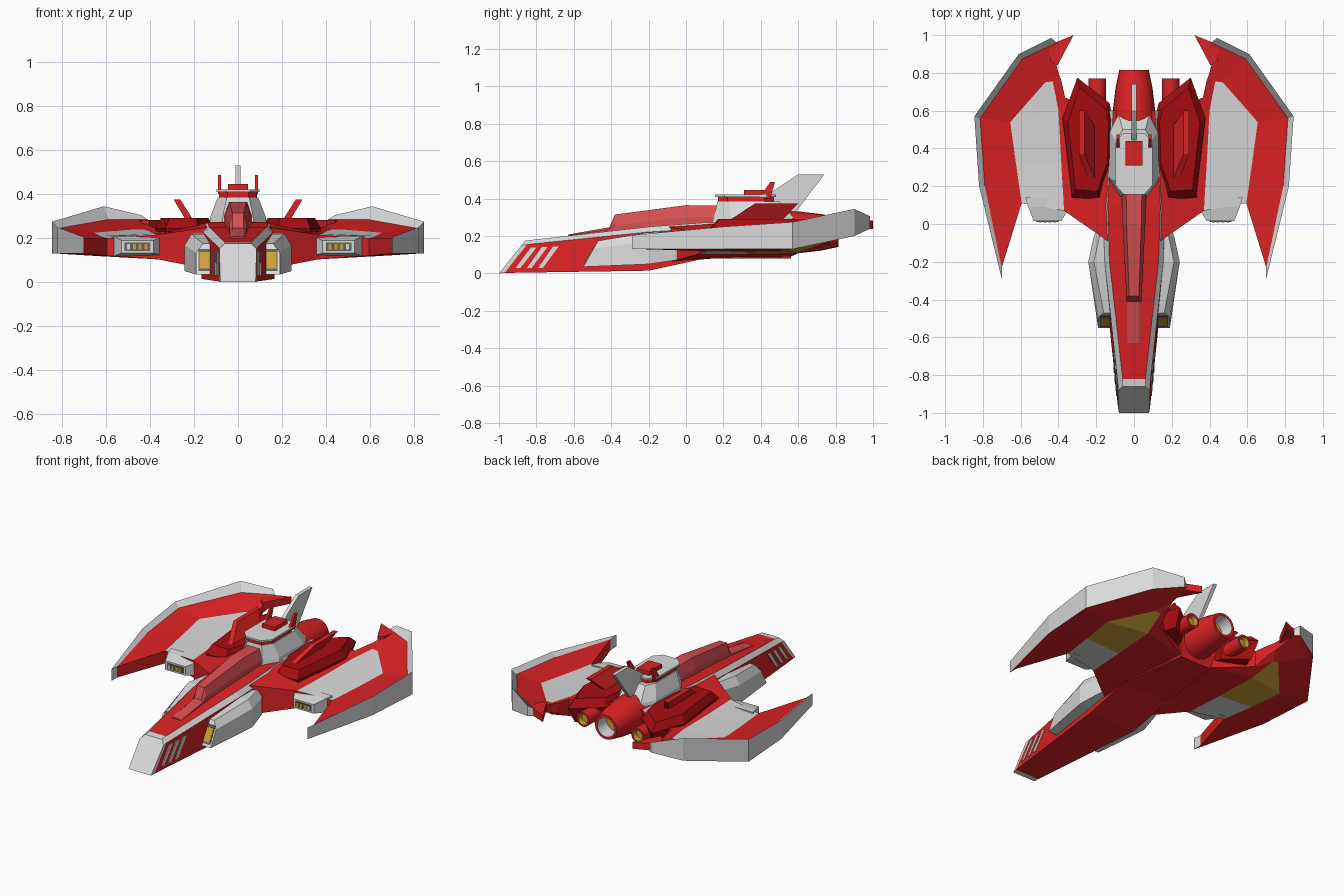
import bpy, bmesh, math

if "Cube" in bpy.data.objects:
    bpy.data.objects.remove(bpy.data.objects["Cube"])

def material(name, *rgb):
    m = bpy.data.materials.new(name)
    m.diffuse_color = (*rgb, 1)
    m.use_nodes = True
    m.node_tree.nodes["Principled BSDF"].inputs["Base Color"].default_value = m.diffuse_color
    return m

RED = material("hull red", 0.72, 0.016, 0.018)
DARK_RED = material("dark red", 0.38, 0.004, 0.005)
GREY = material("light grey", 0.70, 0.70, 0.70)
CANOPY = material("canopy red", 0.68, 0.08, 0.08)
YELLOW = material("amber", 0.60, 0.36, 0.04)
DARK = material("dark grey", 0.12, 0.12, 0.12)

def finish(name, bm, mats, mirror=False, smooth=False):
    """Turn a bmesh into an object, optionally mirrored across x = 0."""
    bmesh.ops.recalc_face_normals(bm, faces=bm.faces)
    me = bpy.data.meshes.new(name)
    bm.to_mesh(me)
    bm.free()
    for m in mats:
        me.materials.append(m)
    ob = bpy.data.objects.new(name, me)
    bpy.context.collection.objects.link(ob)
    if mirror:
        mod = ob.modifiers.new("mirror", 'MIRROR')
        mod.use_mirror_merge = False
    if smooth:
        bpy.context.view_layer.objects.active = ob
        ob.select_set(True)
        bpy.ops.object.shade_smooth_by_angle(angle=math.radians(35))
        ob.select_set(False)
    return ob

def loft(name, rings, mats, rule=None, caps=(0, 0), **kw):
    """Skin closed rings of 3D points; rule(segment, side) picks the colour."""
    bm = bmesh.new()
    vs = [[bm.verts.new(p) for p in r] for r in rings]
    n = len(rings[0])
    for i in range(len(vs) - 1):
        for j in range(n):
            k = (j + 1) % n
            f = bm.faces.new((vs[i][j], vs[i][k], vs[i + 1][k], vs[i + 1][j]))
            f.material_index = rule(i, j) if rule else 0
    for r, c in zip((vs[0], vs[-1]), caps):
        bm.faces.new(r).material_index = c
    return finish(name, bm, mats, **kw)

def prism_x(name, yz, x0, x1, mat, **kw):
    return loft(name, [[(x, y, z) for y, z in yz] for x in (x0, x1)], [mat], **kw)

def prism_z(name, levels, mat, **kw):
    """levels: list of (z, outline of x,y points)."""
    return loft(name, [[(x, y, z) for x, y in o] for z, o in levels], [mat], **kw)

def box(name, x0, x1, y0, y1, z0, z1, mat, **kw):
    return prism_x(name, [(y0, z0), (y1, z0), (y1, z1), (y0, z1)], x0, x1, mat, **kw)

def both(half):
    """Close a right-hand half section into a symmetric ring."""
    return half + [(-x, y, z) for x, y, z in reversed(half)]

# Main hull: bottom corner, shoulder, deck edge at each station
hull = [
    [(0.080, -1.00, 0.000), (0.085, -0.88, 0.150), (0.060, -0.86, 0.175)],
    [(0.085, -0.97, 0.003), (0.085, -0.85, 0.155), (0.060, -0.82, 0.180)],
    [(0.165, -0.20, 0.015), (0.155, -0.20, 0.222), (0.130, -0.20, 0.250)],
    [(0.170, 0.10, 0.080), (0.165, 0.10, 0.240), (0.140, 0.10, 0.272)],
    [(0.110, 0.56, 0.080), (0.150, 0.60, 0.240), (0.110, 0.60, 0.280)],
]
loft("hull", [both(h) for h in hull], [RED, GREY],
     rule=lambda i, j: 1 if i == 0 or j in (1, 3) else 0, caps=(1, 0))

# Nose side vents, laid on the sloping hull side
def side_point(y, z, out):
    u, v = (y + 0.97) / 0.77, (y + 0.85) / 0.65
    xb, zb, xt, zt = 0.085 + 0.08 * u, 0.003 + 0.012 * u, 0.085 + 0.07 * v, 0.155 + 0.067 * v
    return (xb + (xt - xb) * (z - zb) / (zt - zb) + out, y, z)

for k in range(3):
    s = k * 0.06
    quad = [(-0.91 + s, 0.03), (-0.885 + s, 0.03), (-0.80 + s, 0.138 + s * 0.06), (-0.83 + s, 0.138 + s * 0.06)]
    loft(f"nose_vent_{k + 1}", [[side_point(y, z, o) for y, z in quad] for o in (-0.003, 0.005)],
         [GREY], mirror=True)

# Canopy spine: y, half width, shoulder height, top height
canopy = [(-0.63, 0.035, 0.203, 0.208), (-0.41, 0.038, 0.235, 0.247), (-0.38, 0.040, 0.260, 0.315),
          (0.00, 0.060, 0.300, 0.365), (0.20, 0.065, 0.300, 0.362)]
loft("canopy", [both([(w, y, 0.17), (w, y, zm), (w * 0.65, y, zt)]) for y, w, zm, zt in canopy], [CANOPY])

# Cheek pods with amber intakes
pod = [(-0.55, -0.47, 0.10, 0.190, 0.035, 0.175), (-0.20, -0.20, 0.13, 0.242, 0.050, 0.220),
       (-0.06, -0.06, 0.13, 0.212, 0.070, 0.222), (0.02, 0.02, 0.13, 0.170, 0.085, 0.222)]
loft("cheek_pod", [[(a, yb, zb), (b, yb, zb), (b, yb + (yt - yb) * 0.7, zb + (zt - zb) * 0.7),
                    (b - 0.03, yt, zt), (a, yt, zt)] for yb, yt, a, b, zb, zt in pod], [GREY], mirror=True)

def on_pod(z, out):
    return (-0.55 + (z - 0.035) * 0.57 - out, z)

for name, x0, x1, z0, z1, t, m in (("pod_intake_frame", 0.125, 0.180, 0.050, 0.150, 0.003, DARK),
                                   ("pod_intake", 0.130, 0.175, 0.062, 0.138, 0.006, YELLOW)):
    prism_x(name, [on_pod(z0, t), on_pod(z1, t), on_pod(z1, -0.003), on_pod(z0, -0.003)], x0, x1, m, mirror=True)

# Wing: columns rim, rim lip, panel outer edge, panel inner edge, root; (x, y, top z, bottom z)
wing = [
    [(0.70, -0.29, 0.205, 0.130), (0.70, -0.23, 0.200, 0.130), (0.595, 0.11, 0.200, 0.120),
     (0.37, 0.07, 0.215, 0.105), (0.14, -0.09, 0.250, 0.060)],
    [(0.82, 0.20, 0.250, 0.130), (0.79, 0.20, 0.225, 0.128), (0.625, 0.32, 0.210, 0.118),
     (0.385, 0.32, 0.220, 0.105), (0.14, 0.20, 0.270, 0.085)],
    [(0.845, 0.57, 0.275, 0.130), (0.815, 0.56, 0.245, 0.130), (0.655, 0.54, 0.225, 0.122),
     (0.40, 0.60, 0.230, 0.110), (0.12, 0.56, 0.270, 0.090)],
    [(0.61, 0.90, 0.345, 0.200), (0.59, 0.875, 0.285, 0.195), (0.47, 0.75, 0.240, 0.170),
     (0.43, 0.755, 0.240, 0.165), (0.365, 0.67, 0.245, 0.140)],
    [(0.44, 0.985, 0.305, 0.240), (0.41, 0.96, 0.285, 0.238), (0.41, 0.84, 0.262, 0.215),
     (0.40, 0.80, 0.255, 0.200), (0.385, 0.76, 0.250, 0.185)],
]
bm = bmesh.new()
top = [[bm.verts.new((x, y, a)) for x, y, a, b in row] for row in wing]
low = [[bm.verts.new((x, y, b)) for x, y, a, b in row] for row in wing]
for i in range(4):
    for j in range(4):
        panel = j == 2 and i < 3
        for g, colour in ((top, 1 if j == 0 or panel else 0),
                          (low, (1 if i == 0 else 2) if panel else 0)):
            f = bm.faces.new((g[i][j], g[i + 1][j], g[i + 1][j + 1], g[i][j + 1]))
            f.material_index = colour
edge = [(i, 0) for i in range(4)] + [(4, j) for j in range(4)] + \
       [(i, 4) for i in range(4, 0, -1)] + [(0, j) for j in range(4, 0, -1)]
for (a, b), (c, d) in zip(edge, edge[1:] + edge[:1]):
    f = bm.faces.new((top[a][b], top[c][d], low[c][d], low[a][b]))
    f.material_index = 1 if b + d <= 1 else 0
finish("wing", bm, [RED, GREY, YELLOW], mirror=True)

# Hooked rear wing tips
tip = [(0.455, 0.945), (0.32, 1.0), (0.405, 0.84), (0.44, 0.86)]
prism_z("wing_tip_hook", [(0.238, tip), (0.282, tip)], RED, mirror=True)

# Wing guns
def gun_ring(y, x0, x1, z0, z1):
    return [(x0, y, z0), (x1, y, z0), (x1, y, z1), (x0, y, z1)]
loft("gun_housing", [gun_ring(0.14, 0.33, 0.575, 0.115, 0.212), gun_ring(0.09, 0.34, 0.56, 0.12, 0.208),
                     gun_ring(0.015, 0.385, 0.53, 0.132, 0.19)], [GREY], mirror=True)
box("gun_recess", 0.40, 0.515, 0.011, 0.017, 0.142, 0.18, DARK, mirror=True)
for k in range(4):
    x = 0.412 + k * 0.026
    box(f"gun_slot_{k + 1}", x, x + 0.014, 0.008, 0.014, 0.148, 0.174, YELLOW if k < 3 else GREY, mirror=True)

# Engine nacelles
nacelle = [(0.18, 0.13), (0.33, 0.14), (0.335, 0.20), (0.378, 0.56), (0.30, 0.775),
           (0.13, 0.64), (0.11, 0.55), (0.12, 0.30), (0.16, 0.20)]
shrunk = [(0.235 + (x - 0.235) * 0.8, 0.42 + (y - 0.42) * 0.85) for x, y in nacelle]
prism_z("nacelle", [(0.14, shrunk), (0.245, nacelle), (0.292, shrunk)], DARK_RED, mirror=True)

# Outward-leaning nacelle fins
loft("nacelle_fin", [[(0.195, 0.21, 0.27), (0.23, 0.21, 0.27), (0.23, 0.50, 0.27), (0.195, 0.50, 0.27)],
                     [(0.262, 0.37, 0.375), (0.292, 0.37, 0.375), (0.292, 0.60, 0.375), (0.262, 0.60, 0.375)]],
     [RED], mirror=True)

# Engines: hollow turned nozzles, (y, radius) from front to inner end
def nozzle(name, cx, cz, prof, lip, mats, mirror):
    n = 24
    rings = [[(cx + r * math.cos(t * math.tau / n), y, cz + r * math.sin(t * math.tau / n)) for t in range(n)]
             for y, r in prof]
    loft(name, rings, mats, rule=lambda i, j: 1 if i >= lip else 0, caps=(0, 2), mirror=mirror, smooth=True)

nozzle("main_engine", 0, 0.22, [(0.50, 0.115), (0.60, 0.112), (0.72, 0.098), (0.815, 0.078), (0.815, 0.062),
                                (0.73, 0.055)], 4, [RED, GREY, YELLOW], False)
nozzle("side_engine", 0.195, 0.20, [(0.55, 0.046), (0.77, 0.046), (0.77, 0.034), (0.74, 0.030)], 2,
       [RED, YELLOW, YELLOW], True)

# Bridge tower
def deck(w, y0, y1, c, wr):
    return [(w, y0 + c), (w, y1 - c), (wr, y1), (-wr, y1), (-w, y1 - c), (-w, y0 + c), (-w * 0.55, y0), (w * 0.55, y0)]
prism_z("bridge", [(0.25, deck(0.132, 0.14, 0.58, 0.09, 0.09)), (0.30, deck(0.125, 0.15, 0.575, 0.09, 0.08)),
                   (0.385, deck(0.092, 0.168, 0.50, 0.06, 0.06))], GREY)
prism_z("bridge_band", [(z, deck(0.086, 0.172, 0.47, 0.05, 0.05)) for z in (0.385, 0.41)], RED)
prism_z("bridge_roof", [(z, deck(0.098, 0.155, 0.48, 0.05, 0.06)) for z in (0.41, 0.421)], GREY)
box("roof_sensor", -0.045, 0.045, 0.31, 0.44, 0.42, 0.446, RED)
prism_x("tail_fin", [(0.43, 0.41), (0.48, 0.45), (0.60, 0.53), (0.74, 0.53), (0.58, 0.32), (0.45, 0.32)],
        -0.012, 0.012, GREY)
prism_x("roof_antenna", [(0.39, 0.40), (0.45, 0.488), (0.475, 0.488), (0.45, 0.40)], 0.078, 0.092, RED, mirror=True)
